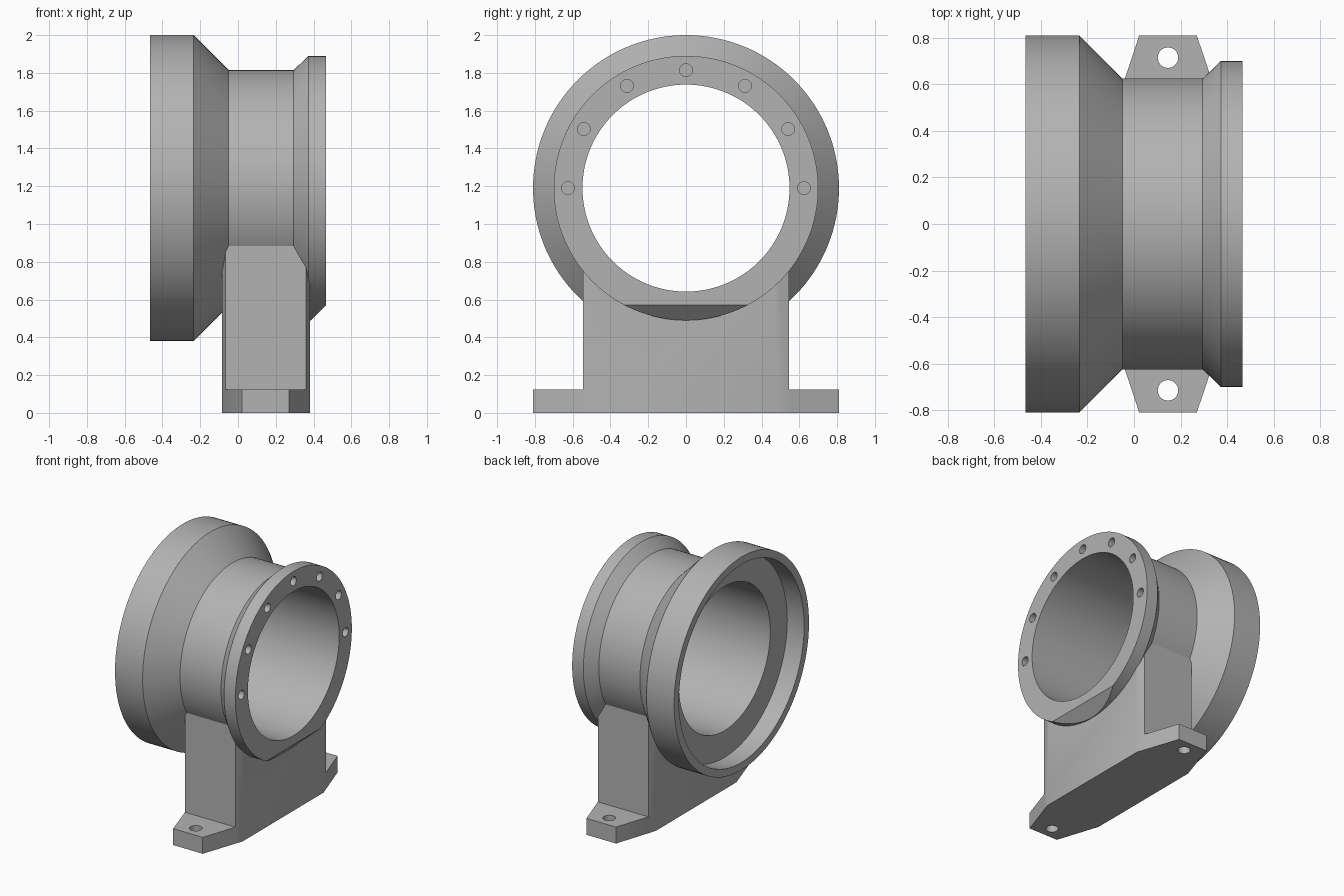
import bpy, bmesh, math
from mathutils import Matrix, Vector

if "Cube" in bpy.data.objects:
    bpy.data.objects.remove(bpy.data.objects["Cube"])

AXIS_Z = 1.19      # height of the ring axis
BORE = 0.548

grey = bpy.data.materials.new("cast grey")
grey.use_nodes = True
grey.diffuse_color = (0.45, 0.45, 0.45, 1)
grey.node_tree.nodes["Principled BSDF"].inputs["Base Color"].default_value = (0.45, 0.45, 0.45, 1)


def finish(name, bm):
    bmesh.ops.recalc_face_normals(bm, faces=bm.faces)
    mesh = bpy.data.meshes.new(name)
    bm.to_mesh(mesh)
    bm.free()
    mesh.materials.append(grey)
    obj = bpy.data.objects.new(name, mesh)
    bpy.context.collection.objects.link(obj)
    return obj


def lathe(name, profile, sides=128):
    """Solid turned about the ring axis from (x, radius) points."""
    bm = bmesh.new()
    rings = [[bm.verts.new((x, r * math.sin(a), AXIS_Z + r * math.cos(a)))
              for a in (2 * math.pi * i / sides for i in range(sides))]
             for x, r in profile]
    for a, b in zip(rings, rings[1:]):
        for i in range(sides):
            j = (i + 1) % sides
            bm.faces.new((a[i], a[j], b[j], b[i]))
    bm.faces.new(rings[0])
    bm.faces.new(rings[-1])
    return finish(name, bm)


def prism(name, points, offset):
    """Extrude a closed outline along an offset."""
    bm = bmesh.new()
    face = bm.faces.new([bm.verts.new(p) for p in points])
    grown = bmesh.ops.extrude_face_region(bm, geom=[face])["geom"]
    bmesh.ops.translate(bm, vec=Vector(offset),
                        verts=[v for v in grown if isinstance(v, bmesh.types.BMVert)])
    return finish(name, bm)


def drill(name, centre, radius, depth, along_x=False):
    bm = bmesh.new()
    turn = Matrix.Rotation(math.pi / 2, 4, "Y") if along_x else Matrix()
    bmesh.ops.create_cone(bm, cap_ends=True, segments=32, radius1=radius, radius2=radius,
                          depth=depth, matrix=Matrix.Translation(centre) @ turn)
    return finish(name, bm)


def combine(target, other, operation):
    """Apply a boolean, then remove the helper."""
    mod = target.modifiers.new(operation, "BOOLEAN")
    mod.operation, mod.object, mod.solver = operation, other, "EXACT"
    bpy.context.view_layer.objects.active = target
    bpy.ops.object.modifier_apply(modifier=mod.name)
    bpy.data.objects.remove(other)


def foot_outline(end_y, half_ends):
    right = [(half_ends[1], -end_y), (0.38, -0.485), (0.38, 0.485), (half_ends[1], end_y)]
    left = [(half_ends[0], end_y), (-0.085, 0.485), (-0.085, -0.485), (half_ends[0], -end_y)]
    return [(x, y, 0) for x, y in right + left]


# Turned body: large rim, tapered shoulder, neck and bolt flange
body = lathe("flanged_ring_on_foot", [(-0.467, 0.81), (-0.235, 0.81), (-0.05, 0.625),
                                      (0.295, 0.625), (0.373, 0.7), (0.467, 0.7)])

# Pedestal and low mounting foot share one tapered plan
stand = prism("pedestal", foot_outline(0.545, (-0.065, 0.36)), (0, 0, 1.0))
foot = prism("foot", foot_outline(0.81, (0.022, 0.27)), (0, 0, 0.125))
combine(stand, foot, "UNION")
combine(body, stand, "UNION")

# Through bore and shallow recess in the large rim
combine(body, lathe("bore", [(-0.8, BORE), (0.8, BORE)]), "DIFFERENCE")
combine(body, lathe("recess", [(-0.8, 0.752), (-0.325, 0.752)]), "DIFFERENCE")

# Sloping relief under the bolt flange
relief = [(0.381, -0.6, 0.486), (0.6, -0.6, 0.705), (0.6, -0.6, 0.486)]
combine(body, prism("relief", relief, (0, 1.2, 0)), "DIFFERENCE")

# Blind bolt holes over the upper half of the flange
for i in range(7):
    a = math.pi * i / 6
    spot = (0.467, 0.625 * math.cos(a), AXIS_Z + 0.625 * math.sin(a))
    combine(body, drill("bolt_hole", spot, 0.034, 0.2, True), "DIFFERENCE")

# Mounting holes through the foot tabs
for side in (-1, 1):
    combine(body, drill("foot_hole", (0.146, side * 0.715, 0.06), 0.044, 0.4), "DIFFERENCE")

bpy.ops.object.select_all(action="DESELECT")
body.select_set(True)
bpy.context.view_layer.objects.active = body
bpy.ops.object.shade_smooth_by_angle(angle=math.radians(25))
